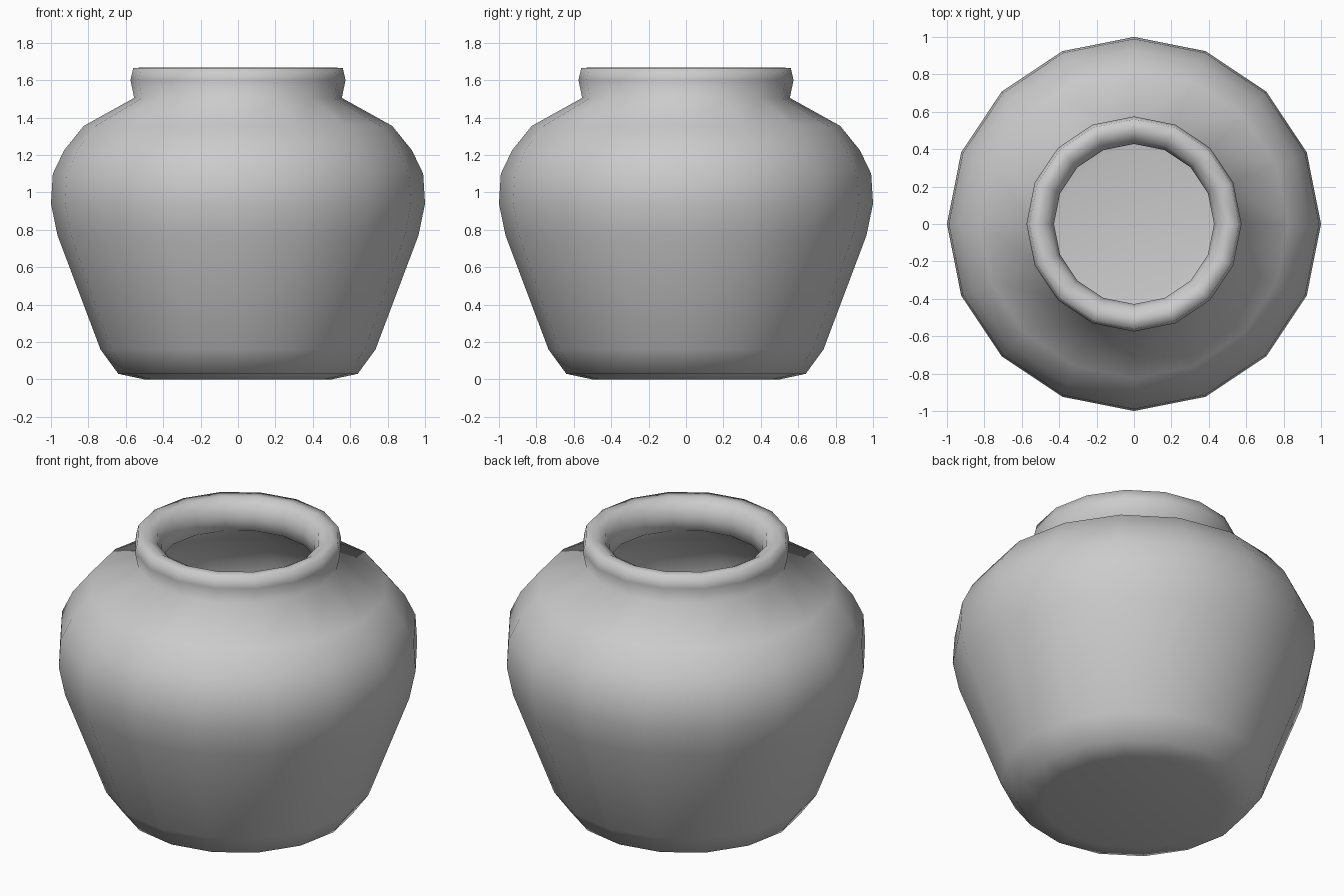
import bpy, bmesh, math

if "Cube" in bpy.data.objects:
    bpy.data.objects.remove(bpy.data.objects["Cube"])

SIDES = 16

# Profile (radius, height): outside from base to rim, then down the inside
outer = [(0.5, 0), (0.64, 0.03), (0.735, 0.16), (0.965, 0.77), (1.0, 0.94),
         (0.99, 1.10), (0.93, 1.225), (0.825, 1.355), (0.555, 1.505)]
rim = [(0.575, 1.6), (0.56, 1.665), (0.5, 1.668), (0.45, 1.64), (0.428, 1.57), (0.432, 1.49)]
inner = [(0.76, 1.29), (0.89, 1.10), (0.91, 0.94), (0.87, 0.77),
         (0.65, 0.2), (0.56, 0.11), (0.4, 0.08)]


def lathe(name, profile):
    bm = bmesh.new()
    rings = []
    for r, z in profile:
        rings.append([bm.verts.new((r * math.cos(2 * math.pi * i / SIDES),
                                    r * math.sin(2 * math.pi * i / SIDES), z))
                      for i in range(SIDES)])
    for a, b in zip(rings, rings[1:]):
        for i in range(SIDES):
            j = (i + 1) % SIDES
            bm.faces.new((a[i], a[j], b[j], b[i]))
    # Underside and inside floor
    bm.faces.new(rings[0][::-1])
    bm.faces.new(rings[-1])
    bmesh.ops.recalc_face_normals(bm, faces=bm.faces)
    for f in bm.faces:
        f.smooth = True
    me = bpy.data.meshes.new(name)
    bm.to_mesh(me)
    bm.free()
    ob = bpy.data.objects.new(name, me)
    bpy.context.collection.objects.link(ob)
    return ob


# Hollow pot with thick rolled rim
lathe("clay_pot", outer + rim + inner)
